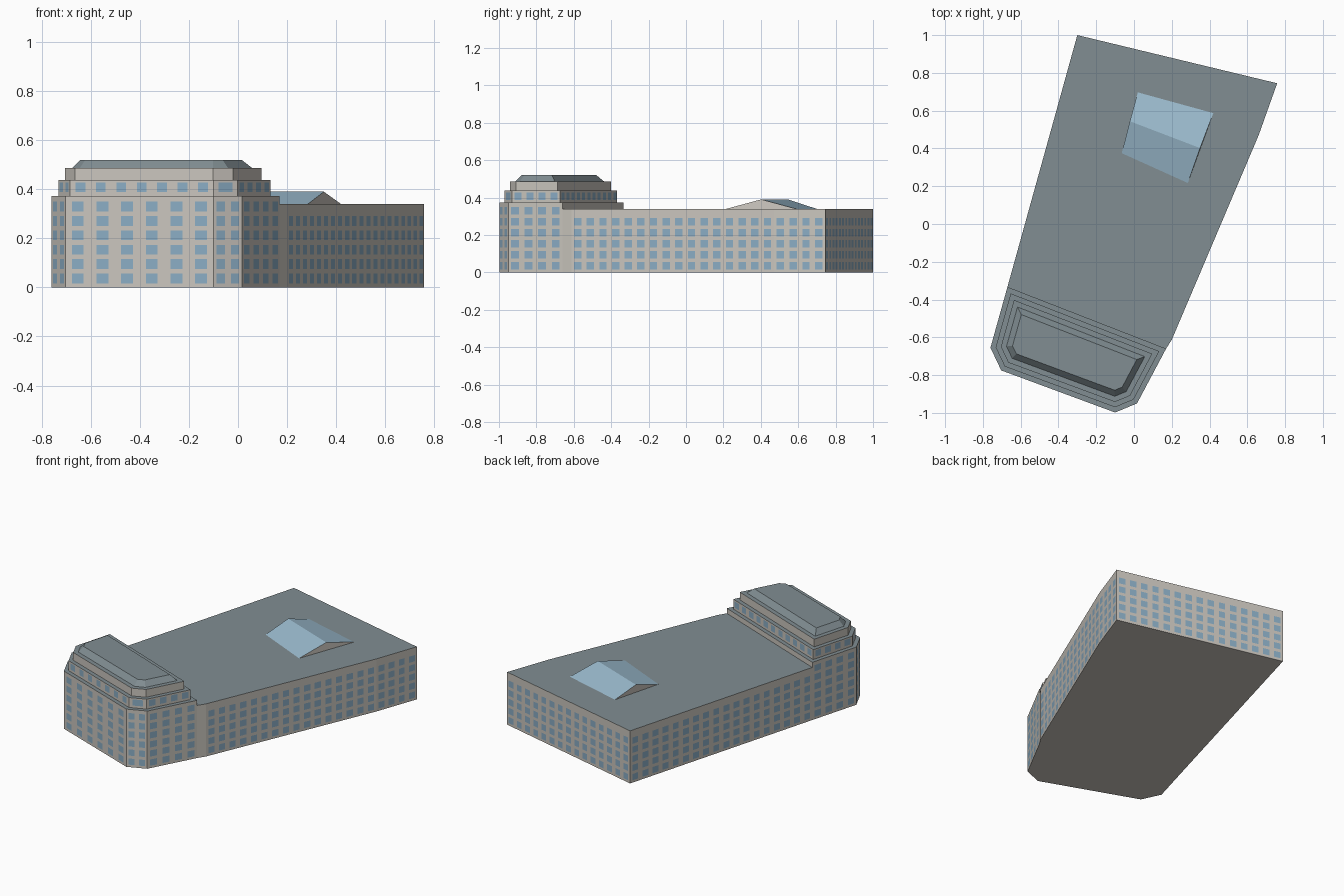
import bpy
from mathutils import Vector as V

if "Cube" in bpy.data.objects:
    bpy.data.objects.remove(bpy.data.objects["Cube"])


def material(name, rgb):
    m = bpy.data.materials.new(name)
    m.diffuse_color = (*rgb, 1)
    m.use_nodes = True
    m.node_tree.nodes["Principled BSDF"].inputs["Base Color"].default_value = m.diffuse_color
    return m


STONE = material("stone", (0.60, 0.57, 0.52))
SLATE = material("slate", (0.22, 0.27, 0.29))
GLASS = material("glass", (0.26, 0.42, 0.56))
SKY = material("skylight_glass", (0.33, 0.50, 0.62))
MATS = [STONE, SLATE, GLASS, SKY]


def make(name, faces):
    """faces: list of (list of points, material)"""
    verts, polys = [], []
    index = {}
    for pts, _ in faces:
        poly = []
        for p in pts:
            k = tuple(round(c, 5) for c in p)
            if k not in index:
                index[k] = len(verts)
                verts.append(k)
            poly.append(index[k])
        polys.append(poly)
    me = bpy.data.meshes.new(name)
    me.from_pydata(verts, [], polys)
    for m in MATS:
        me.materials.append(m)
    for f, (_, m) in zip(me.polygons, faces):
        f.material_index = MATS.index(m)
    ob = bpy.data.objects.new(name, me)
    bpy.context.collection.objects.link(ob)
    return ob


def at(ring, z):
    return [(p[0], p[1], z) for p in ring]


def edges(ring, closed=True):
    return list(zip(ring, ring[1:] + ring[:1])) if closed else list(zip(ring, ring[1:]))


def wall(a, b, z0, z1, mat=STONE):
    return ([(*a, z0), (*b, z0), (*b, z1), (*a, z1)], mat)


def loft(r0, z0, r1, z1, mat):
    return [([*p, *reversed(q)], mat) for p, q in zip(edges(at(r0, z0)), edges(at(r1, z1)))]


def inset(ring, d):
    """Move every edge of a counter-clockwise ring inwards by d"""
    out = []
    for i, p in enumerate(ring):
        p = V(p)
        u = (p - V(ring[i - 1])).normalized()
        w = (V(ring[(i + 1) % len(ring)]) - p).normalized()
        n, m = V((-u.y, u.x)), V((-w.y, w.x))
        out.append(tuple(p + (n + m) * (d / (1 + n.dot(m)))))
    return out


def windows(a, b, pitch, zs, h=0.04):
    """Rows of thin panes just proud of the wall a-b"""
    a, b = V(a), V(b)
    d = b - a
    n = max(1, round(d.length / pitch))
    u = d.normalized()
    off = V((u.y, -u.x)) * 0.001
    half = d.length / n * 0.24 if pitch > 0.08 else d.length / n * 0.29
    res = []
    for i in range(n):
        c = a + d * ((i + 0.5) / n) + off
        for z in zs:
            res.append(wall(tuple(c - u * half), tuple(c + u * half), z - h / 2, z + h / 2, GLASS))
    return res


# footprint: corner block and long wing, both counter-clockwise
block = [(-.67, -.333), (-.76, -.655), (-.703, -.775), (-.10, -.998), (.016, -.95), (.17, -.66)]
wing = [block[-1], (.20, -.613), (.66, .47), (.758, .745), (-.30, 1.0), block[0]]
WING_Z, BLOCK_Z = .34, .373
rows = [.036 + .0588 * i for i in range(6)]

# long wing: walls, roof and floor
faces = [wall(a, b, 0, WING_Z) for a, b in edges(wing, False)]
faces.append((at(wing, WING_Z), SLATE))
faces.append((at(wing + block[1:-1], 0)[::-1], STONE))
make("long_wing", faces)

# stepped corner block: walls, two setbacks, sloping roof
rings = [inset(block, d) for d in (0, .026, .052, .08, .11)]
faces = [wall(a, b, 0, BLOCK_Z) for a, b in edges(block, False)]
faces.append(wall(block[-1], block[0], WING_Z, BLOCK_Z))
z = BLOCK_Z
for i, top in ((1, .437), (2, .487)):
    faces += loft(rings[i - 1], z, rings[i], z, SLATE)
    faces += loft(rings[i], z, rings[i], top, STONE)
    z = top
make("stepped_block", faces)
faces = loft(rings[2], z, rings[3], z, SLATE) + loft(rings[3], z, rings[4], .52, SLATE)
faces.append((at(rings[4], .52), SLATE))
make("sloped_roof", faces)

# window panes
panes = []
for a, b in edges(wing, False):
    if (V(b) - V(a)).length > .1:
        panes += windows(a, b, .075, rows[:5])
make("wing_windows", panes)
panes = []
for i, (a, b) in enumerate(edges(block, False)):
    panes += windows(a, b, .1 if i == 2 else .075, rows)
for i, (a, b) in enumerate(edges(rings[1])):
    panes += windows(a, b, .09 if i == 2 else .075, [.408])
make("block_windows", panes)

# gabled skylight on the wing roof
bl, br, fr, fl = [(*p, WING_Z) for p in ((.02, .697), (.42, .587), (.285, .217), (-.065, .375))]
rl, rr = (-.022, .544, .39), (.35, .402, .39)
make("skylight", [([fl, fr, rr, rl], SKY), ([br, bl, rl, rr], SKY),
                  ([fr, br, rr], STONE), ([bl, fl, rl], STONE)])
